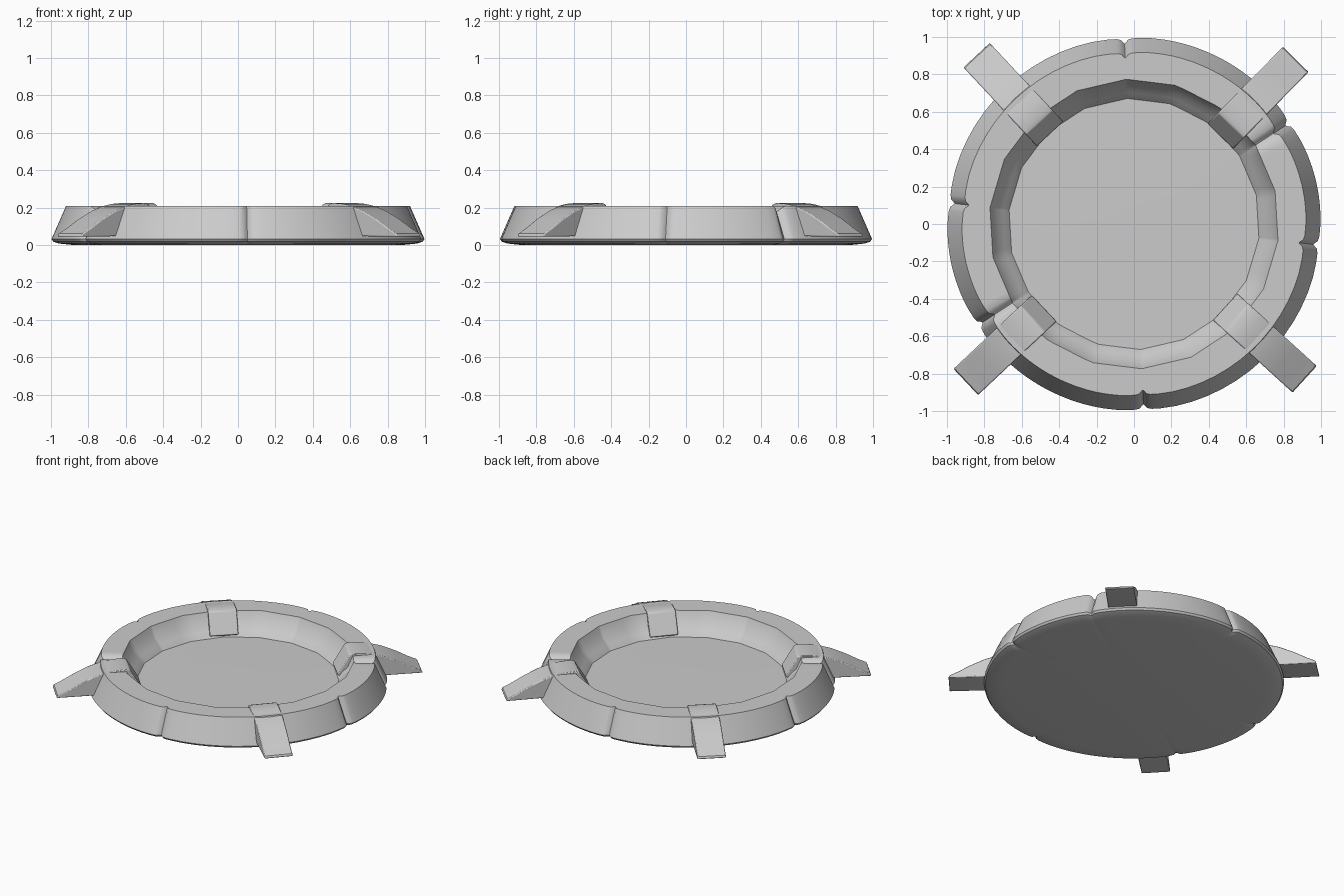
import bpy, bmesh
from math import sin, cos, radians as rad, exp

if "Cube" in bpy.data.objects:
    bpy.data.objects.remove(bpy.data.objects["Cube"])

GROOVES = [-87, -6.5, 33, 93, 173.5, 213, 273]   # joints between rim blocks
NOTCHED = (33, 213)                              # wider joints
# (radius, height, how far the grooves cut, inner facet strength)
PROFILE = [(0.88, 0.0, .6, 0), (0.96, 0.008, .9, 0), (0.99, 0.018, 1, 0), (1.0, 0.032, 1, 0),
           (0.922, 0.21, 1, 0), (0.775, 0.21, 0, 1), (0.74, 0.13, 0, 1),
           (0.705, 0.10, 0, 1), (0.672, 0.06, 0, 1), (0.35, 0.062, 0, .5)]


def finish(name, bm, angle):
    bmesh.ops.recalc_face_normals(bm, faces=bm.faces)
    me = bpy.data.meshes.new(name)
    bm.to_mesh(me)
    bm.free()
    ob = bpy.data.objects.new(name, me)
    bpy.context.collection.objects.link(ob)
    bpy.ops.object.select_all(action='DESELECT')
    bpy.context.view_layer.objects.active = ob
    ob.select_set(True)
    bpy.ops.object.shade_smooth_by_angle(angle=rad(angle))
    return ob


# Round basin with a rim of six blocks
def make_basin():
    columns = []   # angle, groove depth, facet factor, top dip
    for a0, a1 in zip(GROOVES, GROOVES[1:]):
        span = a1 - a0
        facets = round(span / 20)
        offs = [0, .5, 1.2, 2.5, 5]
        offs += [5 + (span - 10) * i / 14 for i in range(1, 14)]
        offs += [span - o for o in (5, 2.5, 1.2, .5)]
        for o in offs:
            near = min(o, span - o)
            edge = a0 if o < span / 2 else a1
            depth = 0.022 * exp(-(near / 0.9) ** 2) + 0.012 * exp(-near / 5)
            step = span / facets
            facet = cos(rad(step / 2)) / cos(rad(o % step - step / 2))
            dip = 0.03 * exp(-(near / 1.3) ** 2) if edge in NOTCHED else 0
            columns.append((rad(a0 + o), depth, facet, dip))
    bm = bmesh.new()
    rings = []
    for i, (r, z, cut, fac) in enumerate(PROFILE):
        ring = []
        for a, depth, facet, dip in columns:
            rr = (r - cut * depth) * (1 + fac * (facet - 1))
            zz = z - dip if i in (4, 5) else z
            ring.append(bm.verts.new((rr * cos(a), rr * sin(a), zz)))
        rings.append(ring)
    n = len(columns)
    for lo, hi in zip(rings, rings[1:]):
        for j in range(n):
            k = (j + 1) % n
            bm.faces.new((lo[j], lo[k], hi[k], hi[j]))
    for ring, z in ((rings[0], 0.0), (rings[-1], 0.065)):
        c = bm.verts.new((0, 0, z))
        for j in range(n):
            bm.faces.new((ring[j], ring[(j + 1) % n], c))
    return finish("basin", bm, 35)


# Curved claw that hooks over the rim
CLAW = [(1.236, .045), (1.228, .062), (1.17, .09), (1.085, .138), (0.99, .182), (0.91, .207),
        (0.84, .22), (0.765, .225), (0.74, .217), (0.657, .08), (0.70, .05)]


def make_claw(name, angle):
    a = rad(angle)
    bm = bmesh.new()
    sides = []
    for w in (-.096, .096):
        sides.append([bm.verts.new((r * cos(a) - w * sin(a), r * sin(a) + w * cos(a), z))
                      for r, z in CLAW])
    n = len(CLAW)
    for i in range(n):
        k = (i + 1) % n
        bm.faces.new((sides[0][i], sides[0][k], sides[1][k], sides[1][i]))
    for s in sides:
        bm.faces.new(s)
    ob = finish(name, bm, 35)
    bev = ob.modifiers.new("soft_edges", 'BEVEL')
    bev.width, bev.segments, bev.limit_method, bev.angle_limit = .006, 2, 'ANGLE', rad(40)
    return ob


make_basin()
for name, angle in (("claw_back_right", 45.5), ("claw_back_left", 133),
                    ("claw_front_left", 223.2), ("claw_front_right", -42.3)):
    make_claw(name, angle)
